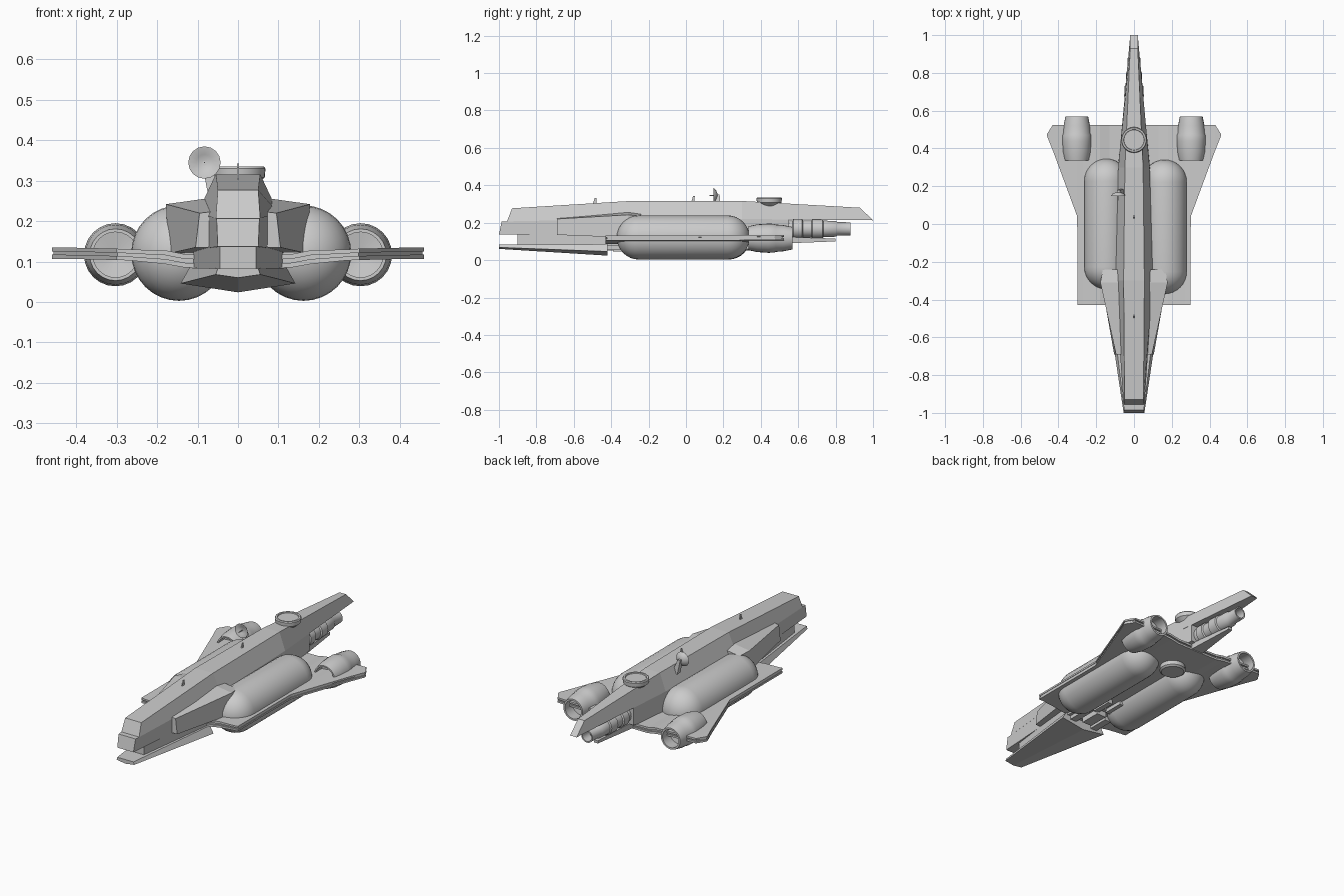
import bpy, bmesh, math
from mathutils import Vector

if "Cube" in bpy.data.objects:
    bpy.data.objects.remove(bpy.data.objects["Cube"])


def make(name, verts, faces, smooth=False):
    me = bpy.data.meshes.new(name)
    bm = bmesh.new()
    vs = [bm.verts.new(v) for v in verts]
    for f in faces:
        bm.faces.new([vs[i] for i in f])
    bmesh.ops.remove_doubles(bm, verts=bm.verts, dist=1e-5)
    bmesh.ops.recalc_face_normals(bm, faces=bm.faces)
    bm.to_mesh(me)
    bm.free()
    ob = bpy.data.objects.new(name, me)
    bpy.context.collection.objects.link(ob)
    if smooth:
        bpy.ops.object.select_all(action='DESELECT')
        ob.select_set(True)
        bpy.context.view_layer.objects.active = ob
        bpy.ops.object.shade_smooth_by_angle(angle=math.radians(35))
    return ob


def loft(name, rings):
    """Skin a row of equal-sized rings and cap both ends."""
    n = len(rings[0])
    verts = [p for r in rings for p in r]
    faces = [(k * n + i, k * n + (i + 1) % n, (k + 1) * n + (i + 1) % n, (k + 1) * n + i)
             for k in range(len(rings) - 1) for i in range(n)]
    faces += [tuple(range(n)), tuple(range(len(verts) - n, len(verts)))]
    return make(name, verts, faces)


def trapezoid(yt, yb, wt, zt, wb, zb):
    return [(-wt, yt, zt), (wt, yt, zt), (wb, yb, zb), (-wb, yb, zb)]


def lathe(name, profile, centre, axis='Y', n=24, closed=False):
    """Spin (radius, position) points round an axis."""
    c, verts, m = Vector(centre), [], len(profile)
    for i in range(n):
        a = 2 * math.pi * i / n
        for r, t in profile:
            u, v = r * math.cos(a), r * math.sin(a)
            verts.append(c + (Vector((u, t, v)) if axis == 'Y' else Vector((u, v, t))))
    faces = [(i * m + j, i * m + (j + 1) % m, ((i + 1) % n) * m + (j + 1) % m, ((i + 1) % n) * m + j)
             for i in range(n) for j in range(m if closed else m - 1)]
    if not closed:
        faces += [tuple(i * m + j for i in range(n)) for j in (0, m - 1)]
    return make(name, verts, faces, True)


def box(name, x0, x1, y0, y1, z0, z1):
    return loft(name, [[(x0, y, z0), (x1, y, z0), (x1, y, z1), (x0, y, z1)] for y in (y0, y1)])


# Long upper spine with slanted nose and tail
loft("upper_hull", [trapezoid(-.93, -.957, .05, .277, .055, .207),
                    trapezoid(-.3, -.3, .055, .316, .1, .22),
                    trapezoid(.3, .3, .048, .316, .083, .22),
                    trapezoid(.93, 1.0, .02, .28, .02, .213)])
# Lower hull and rear engine block
loft("lower_hull", [trapezoid(-.985, -1, .053, .207, .05, .137),
                    trapezoid(-.3, -.3, .098, .22, .1, .13),
                    trapezoid(.3, .3, .082, .22, .085, .1),
                    trapezoid(.55, .55, .06, .218, .06, .12)])

# Wedge fairings ahead of the tanks
for s, side in ((-1, "left"), (1, "right")):
    loft(side + "_fairing",
         [[(s * .05, -.69, .225), (s * .095, -.69, .22), (s * .105, -.69, .135), (s * .05, -.69, .135)],
          [(s * .05, -.31, .26), (s * .178, -.31, .242), (s * .172, -.31, .12), (s * .05, -.31, .12)],
          [(s * .05, -.24, .25), (s * .165, -.24, .235), (s * .165, -.24, .12), (s * .05, -.24, .12)]])

# Flat keel blade under the nose with its connector
loft("keel", [[(-.05, -1, .083), (.05, -1, .083), (.055, -1, .068), (0, -1, .06), (-.055, -1, .068)],
              [(-.12, -.42, .085), (.12, -.42, .085), (.142, -.42, .046), (0, -.42, .024), (-.142, -.42, .046)]])
loft("keel_connector", [trapezoid(-.9, -.9, .045, .14, .045, .075),
                        trapezoid(-.42, -.42, .11, .135, .11, .075),
                        trapezoid(-.25, -.25, .1, .135, .1, .075)])

# Machinery behind the keel
for i, (x, y, w, h) in enumerate([(-.07, -.36, .02, .05), (0, -.33, .03, .045),
                                  (.07, -.37, .02, .055), (.03, -.22, .015, .06), (-.04, -.2, .02, .065)]):
    box(f"machinery_{i}", x - w, x + w, y - .06, y + .06, h, .1)

# Layered wing: two skins with a recessed core
HALF = [(0, -.43, .525, .085, .115), (.13, -.43, .525, .085, .118), (.18, -.43, .525, .094, .128),
        (.27, -.43, .525, .103, .13), (.3, -.43, .525, .104, .132), (.3005, .04, .525, .104, .132),
        (.43, .39, .525, .107, .135), (.46, .465, .477, .107, .135)]
STATIONS = [(-x, *r) for x, *r in HALF[:0:-1]] + HALF
for name, a, b, inset in (("wing_lower_skin", 0, .36, 0), ("wing_core", .3, .7, .008), ("wing_upper_skin", .64, 1, 0)):
    rings = []
    for x, y0, y1, zb, zt in STATIONS:
        lo, hi, k = zb + (zt - zb) * a, zb + (zt - zb) * b, min(inset, (y1 - y0) / 3)
        x *= 1 - inset
        rings.append([(x, y0 + k, lo), (x, y1 - k, lo), (x, y1 - k, hi), (x, y0 + k, hi)])
    loft(name, rings)

# Capsule tanks, set slightly unevenly
for side, x, y0, y1 in (("left", -.146, -.345, .345), ("right", .162, -.37, .34)):
    R = .118
    arc = [(R * math.sin(i * math.pi / 16), R * math.cos(i * math.pi / 16)) for i in range(9)]
    prof = [(max(r, .0005), y0 + R - c) for r, c in arc]
    prof += [(max(r, .0005), y1 - R + c) for r, c in reversed(arc)]
    lathe(side + "_tank", prof, (x, 0, .121), n=32)

# Hollow barrel engines on the wing tips
BARREL = [(.064, .335), (.074, .38), (.078, .44), (.077, .47), (.073, .48), (.07, .52), (.06, .57),
          (.05, .57), (.056, .5), (.0005, .49), (.0005, .4), (.058, .39), (.056, .335)]
for s, side in ((-1, "left"), (1, "right")):
    lathe(side + "_engine", BARREL, (s * .303, 0, .117), closed=True)

# Stepped central tail tube with hollow end
lathe("tail_tube", [(.045, .5), (.045, .57), (.052, .575), (.052, .62), (.045, .625), (.045, .67), (.052, .675),
                    (.05, .73), (.044, .735), (.042, .8), (.036, .81), (.035, .88), (.028, .88), (.028, .82),
                    (.0005, .82), (.0005, .5)], (0, 0, .167), closed=True)
# Thin tapering blade below the tail tube
loft("tail_blade", [trapezoid(.5, .5, .04, .125, .04, .088), trapezoid(.8, .8, .012, .115, .012, .1)])

# Top turret and belly disc
lathe("top_turret", [(.04, .25), (.045, .29), (.066, .308), (.068, .33), (.064, .335),
                     (.055, .335), (.053, .33)], (0, .445, 0), 'Z', 32)
lathe("belly_disc", [(.065, .1), (.07, .06), (.06, .052)], (0, .32, 0), 'Z', 24)

# Dish aerial with arm and spike
lathe("dish", [(.012, .168), (.03, .16), (.04, .148), (.037, .148), (.02, .157), (.003, .16)],
      (-.083, 0, .345), n=16)
lathe("dish_spike", [(.002, .125), (.002, .165)], (-.083, 0, .345), n=6)
loft("dish_arm", [[(-.09, .16, .35), (-.09, .18, .35), (-.074, .18, .35), (-.074, .16, .35)],
                  [(-.075, .155, .27), (-.075, .185, .27), (-.04, .185, .27), (-.04, .155, .27)]])

# Small dorsal aerials
for name, y, z in (("front_aerial", -.49, .333), ("middle_aerial", .035, .342)):
    loft(name, [[(-.003, y - .01, .295), (.003, y - .01, .295), (.003, y + .01, .295), (-.003, y + .01, .295)],
                [(-.002, y + .002, z), (.002, y + .002, z), (.002, y + .012, z), (-.002, y + .012, z)]])
